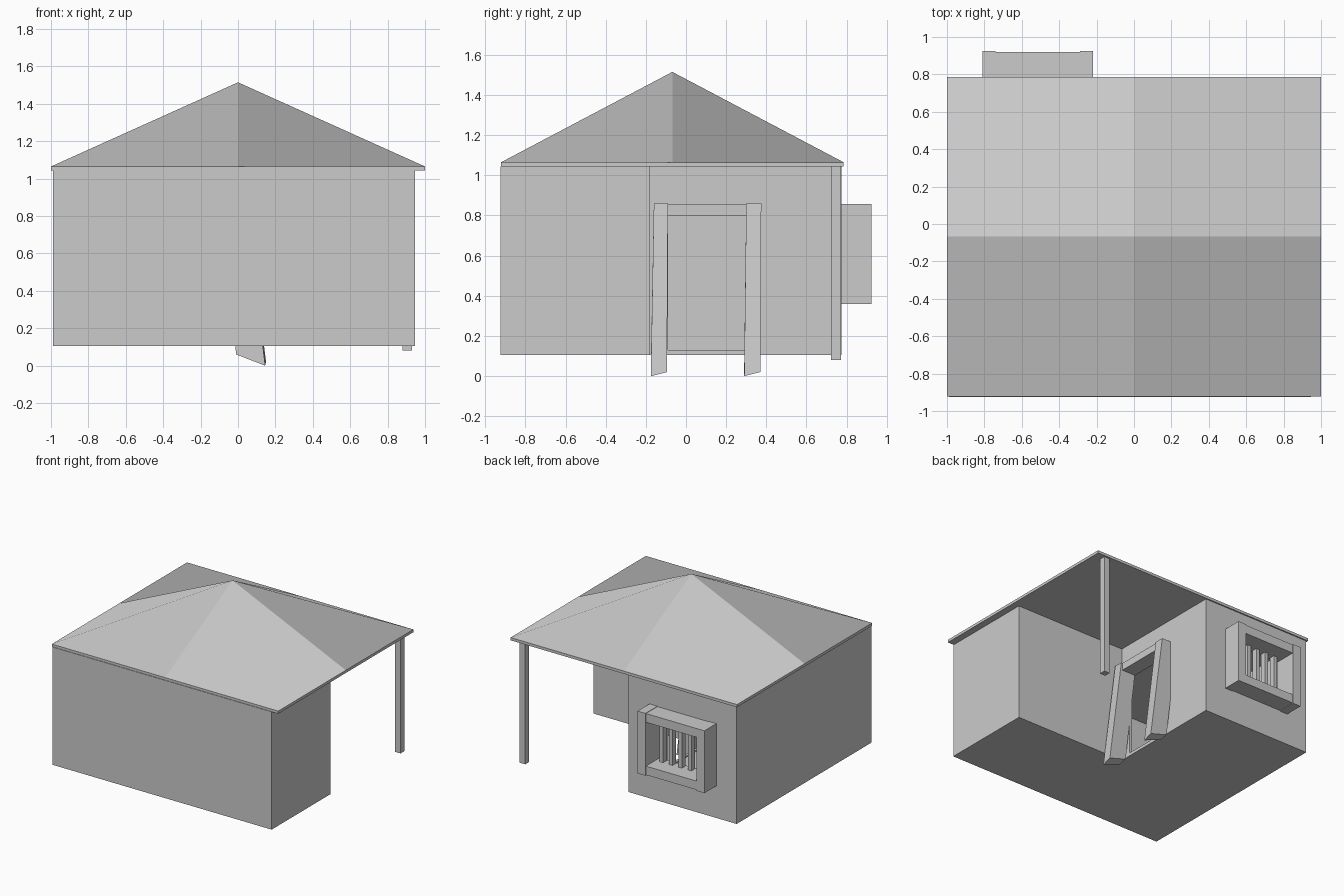
import bpy, bmesh

if "Cube" in bpy.data.objects:
    bpy.data.objects.remove(bpy.data.objects["Cube"])

def finish(name, bm):
    bmesh.ops.recalc_face_normals(bm, faces=bm.faces[:])
    me = bpy.data.meshes.new(name)
    bm.to_mesh(me)
    bm.free()
    ob = bpy.data.objects.new(name, me)
    bpy.context.scene.collection.objects.link(ob)
    return ob

def prism(name, low, high):
    """Solid between two matching loops of points."""
    bm = bmesh.new()
    a = [bm.verts.new(p) for p in low]
    b = [bm.verts.new(p) for p in high]
    bm.faces.new(a)
    bm.faces.new(b)
    n = len(a)
    for i in range(n):
        bm.faces.new((a[i], a[(i + 1) % n], b[(i + 1) % n], b[i]))
    return finish(name, bm)

def box(name, x0, x1, y0, y1, z0, z1):
    loop = [(x0, y0), (x1, y0), (x1, y1), (x0, y1)]
    return prism(name, [(*p, z0) for p in loop], [(*p, z1) for p in loop])

def cut(wall, *extent):
    cutter = box(wall.name + "_cutter", *extent)
    cutter.hide_render = True
    cutter.hide_viewport = True
    cutter.display_type = 'WIRE'
    m = wall.modifiers.new("opening", 'BOOLEAN')
    m.operation = 'DIFFERENCE'
    m.solver = 'EXACT'
    m.object = cutter

# House outline: an L with the porch in the back right corner
L, R, F, B = -0.99, 0.945, -0.925, 0.775
PX, PY = -0.035, -0.18
Z0, Z1, T = 0.105, 1.045, 0.02
outline = [(L, F), (R, F), (R, PY), (PX, PY), (PX, B), (L, B)]
prism("floor", [(*p, Z0) for p in outline], [(*p, Z0 + 0.015) for p in outline])

# Walls
box("front_wall", L, R, F, F + T, Z0, Z1)
box("left_wall", L, L + T, F + T, B - T, Z0, Z1)
box("right_wall", R - T, R, F + T, PY - T, Z0, Z1)
box("porch_side_wall", PX - T, R, PY - T, PY, Z0, Z1)
door_wall = box("door_wall", PX - T, PX, PY, B - T, Z0, Z1)
cut(door_wall, PX - 0.1, PX + 0.1, -0.09, 0.30, 0.13, 0.80)
back_wall = box("back_wall", L, PX, B - T, B, Z0, Z1)
cut(back_wall, -0.74, -0.29, B - 0.1, B + 0.1, 0.43, 0.785)

# Roof: slab whose top centre is pulled up to a peak
bm = bmesh.new()
bmesh.ops.create_grid(bm, x_segments=2, y_segments=2, size=1)
for v in bm.verts:
    peak = v.co.length < 0.01
    v.co = (v.co.x, -0.068 + v.co.y * 0.853, 1.515 if peak else 1.065)
rim = [e for e in bm.edges if e.is_boundary]
ext = bmesh.ops.extrude_edge_only(bm, edges=rim)["geom"]
for v in ext:
    if isinstance(v, bmesh.types.BMVert):
        v.co.z = 1.043
bmesh.ops.holes_fill(bm, edges=[e for e in bm.edges if e.is_boundary], sides=0)
finish("roof", bm)

# Porch post
box("porch_post", 0.88, 0.93, 0.722, 0.772, 0.08, 1.045)

# Leaning door frame
for name, b0, b1, t0, t1 in (("door_leg_front", -0.175, -0.095, -0.16, -0.09),
                             ("door_leg_back", 0.29, 0.37, 0.30, 0.375)):
    prism(name,
          [(-0.01, b0, 0.06), (0.145, b0, 0.0), (0.15, b1, 0.02), (0.0, b1, 0.065)],
          [(-0.09, t0, 0.86), (0.045, t0, 0.86), (0.045, t1, 0.86), (-0.09, t1, 0.86)])
box("door_lintel", -0.085, 0.035, -0.10, 0.305, 0.80, 0.858)

# Window frame and bars
for name, x in (("window_post_left", -0.81), ("window_post_right", -0.29)):
    box(name, x, x + 0.07, B - 0.03, 0.925, 0.36, 0.858)
for name, z in (("window_sill", 0.365), ("window_head", 0.785)):
    box(name, -0.74, -0.29, B - 0.03, 0.92, z, z + 0.07)
for i in range(5):
    x = -0.69 + i * 0.083
    box(f"window_bar_{i + 1}", x, x + 0.03, B - 0.02, B + 0.025, 0.43, 0.79)
